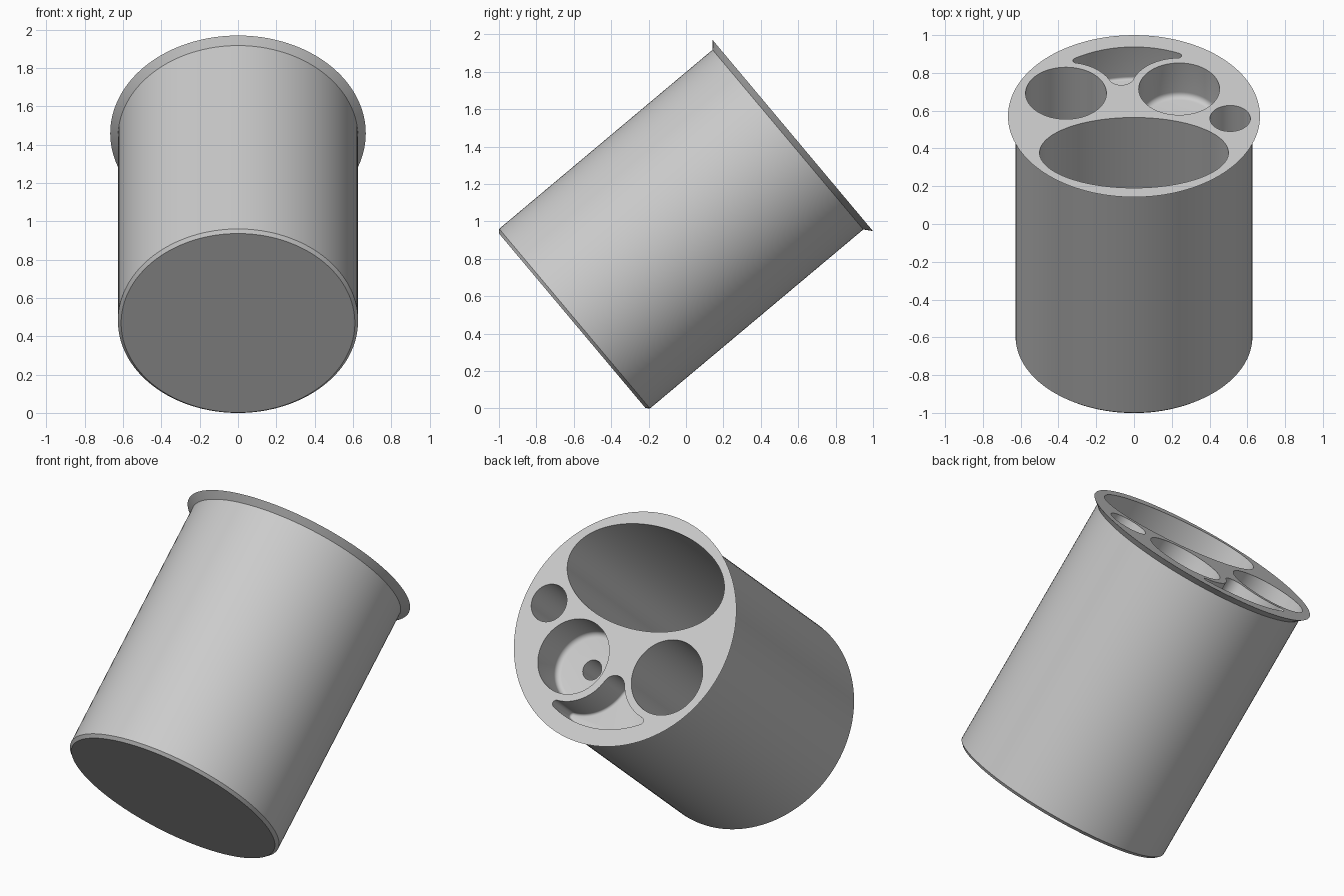
import bpy, bmesh, math
from mathutils import Matrix, Vector

if "Cube" in bpy.data.objects:
    bpy.data.objects.remove(bpy.data.objects["Cube"], do_unlink=True)

grey = bpy.data.materials.new("light_grey")
grey.use_nodes = True
colour = (0.6, 0.6, 0.6, 1)
grey.diffuse_color = colour
grey.node_tree.nodes["Principled BSDF"].inputs["Base Color"].default_value = colour


def make_object(name, bm):
    bmesh.ops.recalc_face_normals(bm, faces=bm.faces)
    mesh = bpy.data.meshes.new(name)
    bm.to_mesh(mesh)
    bm.free()
    mesh.materials.append(grey)
    obj = bpy.data.objects.new(name, mesh)
    bpy.context.collection.objects.link(obj)
    return obj


def ellipse(x, y, rx, ry, n=96):
    return [(x + rx * math.cos(2 * math.pi * i / n), y + ry * math.sin(2 * math.pi * i / n)) for i in range(n)]


def lathe(profile, n=128):
    """Solid of revolution from (radius, height) pairs, capped at both ends."""
    bm = bmesh.new()
    rings = [[bm.verts.new((x, y, z)) for x, y in ellipse(0, 0, r, r, n)] for r, z in profile]
    for a, b in zip(rings, rings[1:]):
        for i in range(n):
            j = (i + 1) % n
            bm.faces.new((a[i], a[j], b[j], b[i]))
    bm.faces.new(rings[0])
    bm.faces.new(rings[-1])
    return bm


def pocket(name, outline, top, depth, fillet=0):
    """Cutter extruded from an outline, with an optional rounded floor edge."""
    bm = bmesh.new()
    floor = bm.faces.new([bm.verts.new((x, y, -depth)) for x, y in outline])
    roof = bm.faces.new([bm.verts.new((x, y, top)) for x, y in outline])
    low, high = list(floor.verts), list(roof.verts)
    for i in range(len(low)):
        j = (i + 1) % len(low)
        bm.faces.new((low[i], low[j], high[j], high[i]))
    bmesh.ops.recalc_face_normals(bm, faces=bm.faces)
    if fillet:
        bmesh.ops.bevel(bm, geom=list(floor.edges), offset=fillet, segments=6,
                        profile=0.5, affect='EDGES', clamp_overlap=False)
    obj = make_object(name, bm)
    obj.hide_render = True
    return obj


def meet(c1, r1, c2, r2, upper=True):
    """The higher or lower crossing of two circles."""
    d = c2 - c1
    a = (r1 * r1 - r2 * r2 + d.length_squared) / (2 * d.length)
    h = math.sqrt(r1 * r1 - a * a)
    u = d.normalized()
    side = Vector((-u.y, u.x)) * h
    points = sorted((c1 + u * a + side, c1 + u * a - side), key=lambda p: p.y)
    return points[1 if upper else 0]


def arc(c, r, start, end, ccw, n):
    """Arc round c from the direction of start to that of end."""
    a = math.atan2(start.y - c.y, start.x - c.x)
    b = math.atan2(end.y - c.y, end.x - c.x)
    sweep = (b - a) % math.tau if ccw else -((a - b) % math.tau)
    return [(c.x + r * math.cos(a + sweep * i / n), c.y + r * math.sin(a + sweep * i / n)) for i in range(n)]


# Crescent pocket outline, wrapping round the two round pockets
middle = Vector((0, 0))
west, east = Vector((-0.36, 0.189)), Vector((0.239, 0.224))
outer, wall, tip, notch = 0.57, 0.255, 0.02, 0.067
tip_w = meet(middle, outer - tip, west, wall + tip)
tip_e = meet(middle, outer - tip, east, wall + tip)
dip = meet(west, wall + notch, east, wall + notch)
crescent = (arc(middle, outer, tip_e, tip_w, True, 40)
            + arc(tip_w, tip, tip_w * 2, west, True, 12)
            + arc(west, wall, tip_w, dip, False, 32)
            + arc(dip, notch, west, east, True, 24)
            + arc(east, wall, dip, tip_e, False, 32)
            + arc(tip_e, tip, east, tip_e * 2, True, 12))

# Cup body with bottom chamfer and flared rim, top face at z = 0
body = make_object("cup_body", lathe([(0.61, -1.54), (0.627, -1.523), (0.627, -0.034), (0.667, 0)]))

deep = 1.44
cutters = [
    pocket("large_pocket", ellipse(0, -0.301, 0.5, 0.29, 128), 0.1, deep),
    pocket("right_pocket", ellipse(*west, 0.214, 0.214), 0.1, deep),
    pocket("small_pocket", ellipse(0.509, -0.019, 0.107, 0.107, 64), 0.1, deep),
    pocket("shallow_pocket", ellipse(*east, 0.214, 0.214), 0.1, 0.23, 0.03),
    pocket("crescent_pocket", crescent, 0.1, 0.22, 0.015),
    pocket("drain_hole", ellipse(*east, 0.057, 0.057, 48), -0.15, deep),
]
for cutter in cutters:
    cut = body.modifiers.new(cutter.name, 'BOOLEAN')
    cut.operation = 'DIFFERENCE'
    cut.solver = 'EXACT'
    cut.object = cutter

# Bake the cuts, drop the cutters, tilt the cup back
bpy.context.view_layer.update()
graph = bpy.context.evaluated_depsgraph_get()
carved = bpy.data.meshes.new_from_object(body.evaluated_get(graph))
body.modifiers.clear()
body.data = carved
for cutter in cutters:
    bpy.data.objects.remove(cutter, do_unlink=True)
carved.materials.clear()
carved.materials.append(grey)
for face in carved.polygons:
    face.material_index = 0
carved.transform(Matrix.Translation((0, 0.571, 1.459)) @ Matrix.Rotation(math.radians(-50), 4, 'X'))

for obj in bpy.context.selected_objects:
    obj.select_set(False)
body.select_set(True)
bpy.context.view_layer.objects.active = body
bpy.ops.object.shade_smooth_by_angle(angle=math.radians(30))
